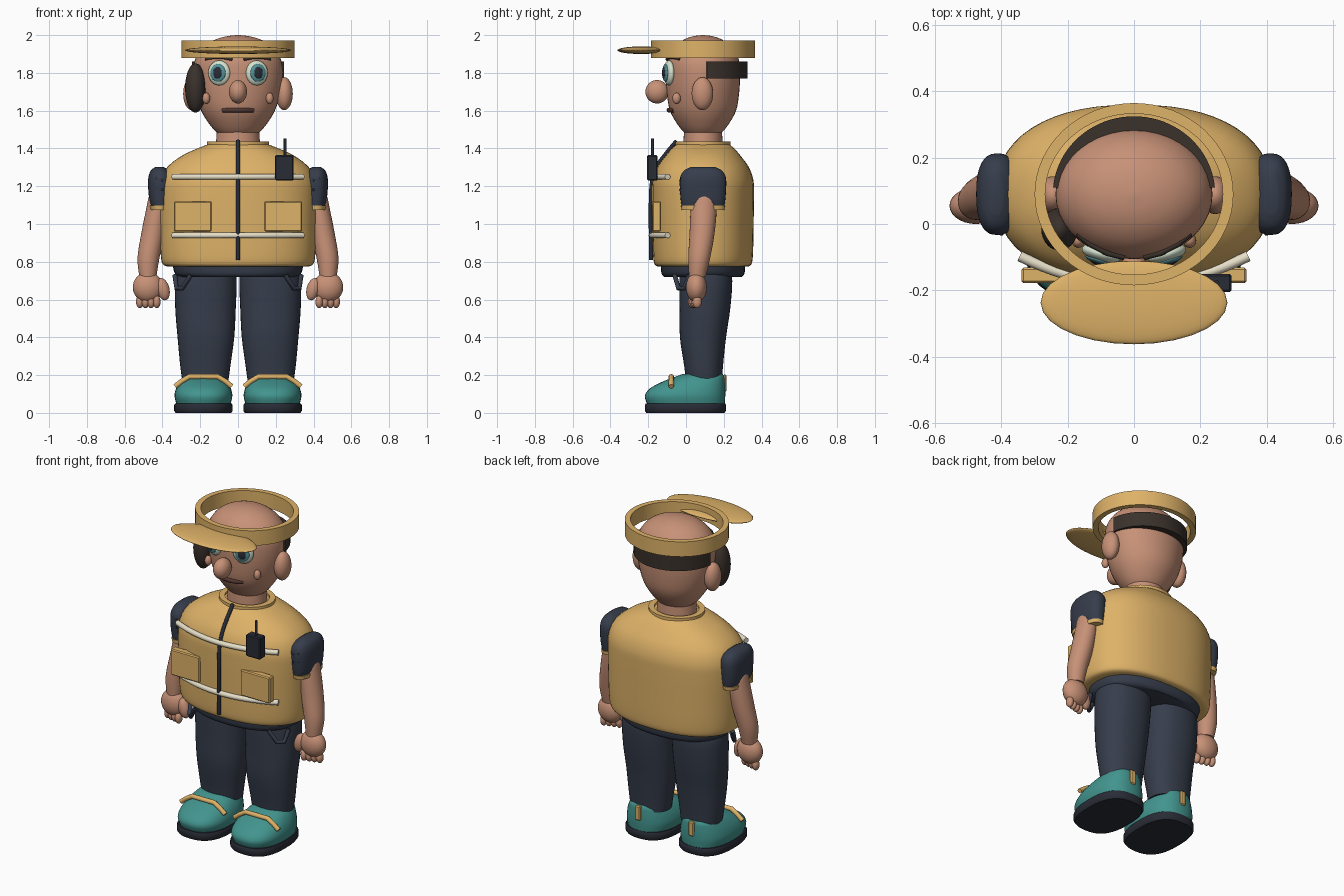
import bpy, bmesh, math
from mathutils import Vector

if "Cube" in bpy.data.objects:
    bpy.data.objects.remove(bpy.data.objects["Cube"])


def mat(name, r, g, b):
    m = bpy.data.materials.new(name)
    lin = [(c / 255 / 12.92 if c < 11 else ((c / 255 + 0.055) / 1.055) ** 2.4) for c in (r, g, b)]
    m.diffuse_color = (*lin, 1)
    m.use_nodes = True
    m.node_tree.nodes["Principled BSDF"].inputs["Base Color"].default_value = m.diffuse_color
    return m


YELLOW = mat("yellow_cloth", 222, 178, 104)
SKIN = mat("skin", 199, 145, 119)
NAVY = mat("navy_cloth", 54, 61, 75)
BLACK = mat("dark_rubber", 41, 44, 54)
TEAL = mat("teal_shoe", 66, 148, 142)
HAIR = mat("dark_hair", 58, 49, 43)
CREAM = mat("cream_stripe", 230, 222, 200)
EYE = mat("eye_white", 212, 226, 206)
IRIS = mat("iris_blue", 84, 146, 152)
LIP = mat("lip_brown", 82, 54, 48)


def finish(name, bm, material, angle=40):
    bmesh.ops.recalc_face_normals(bm, faces=bm.faces[:])
    me = bpy.data.meshes.new(name)
    bm.to_mesh(me)
    bm.free()
    me.materials.append(material)
    ob = bpy.data.objects.new(name, me)
    bpy.context.collection.objects.link(ob)
    bpy.context.view_layer.objects.active = ob
    ob.select_set(True)
    bpy.ops.object.shade_smooth_by_angle(angle=math.radians(angle))
    ob.select_set(False)
    return ob


def spline(rows, n=4):
    """Catmull-Rom interpolation between section rows."""
    rows = [Vector(r) for r in rows]
    out = []
    for i in range(len(rows) - 1):
        a, b, c, d = rows[max(i - 1, 0)], rows[i], rows[i + 1], rows[min(i + 2, len(rows) - 1)]
        for k in range(n):
            t = k / n
            p = b * 2 + (c - a) * t + (a * 2 - b * 5 + c * 4 - d) * t * t
            out.append((p + (b * 3 - a - c * 3 + d) * t ** 3) / 2)
    return out + [rows[-1]]


def loft(name, rows, material, e=2.0, seg=40, n=4):
    """Stack of superellipse sections, each row is z, cx, cy, rx, ry."""
    bm = bmesh.new()
    rings = []
    for z, cx, cy, rx, ry in (spline(rows, n) if n > 1 else rows):
        ring = []
        for i in range(seg):
            a = 2 * math.pi * i / seg
            c, s = math.cos(a), math.sin(a)
            ring.append(bm.verts.new((cx + rx * math.copysign(abs(c) ** (2 / e), c),
                                      cy + ry * math.copysign(abs(s) ** (2 / e), s), z)))
        rings.append(ring)
    for lo, hi in zip(rings, rings[1:]):
        for i in range(seg):
            j = (i + 1) % seg
            bm.faces.new((lo[i], lo[j], hi[j], hi[i]))
    bm.faces.new(rings[0])
    bm.faces.new(rings[-1])
    return finish(name, bm, material)


def ball(name, loc, r, material, rot=(0, 0, 0)):
    bm = bmesh.new()
    bmesh.ops.create_uvsphere(bm, u_segments=28, v_segments=18, radius=1)
    bmesh.ops.scale(bm, vec=r, verts=bm.verts)
    ob = finish(name, bm, material, 180)
    ob.location, ob.rotation_euler = loc, rot
    return ob


def box(name, loc, size, material, rot=(0, 0, 0), bevel=0.006):
    bm = bmesh.new()
    bmesh.ops.create_cube(bm, size=1)
    bmesh.ops.scale(bm, vec=size, verts=bm.verts)
    bmesh.ops.bevel(bm, geom=bm.edges[:], offset=bevel, segments=1, affect='EDGES')
    ob = finish(name, bm, material, 20)
    ob.location, ob.rotation_euler = loc, rot
    return ob


def tube(name, pts, r, material):
    cu = bpy.data.curves.new(name, 'CURVE')
    cu.dimensions = '3D'
    cu.bevel_depth, cu.bevel_resolution, cu.use_fill_caps = r, 3, True
    sp = cu.splines.new('POLY')
    sp.points.add(len(pts) - 1)
    for p, co in zip(sp.points, pts):
        p.co = (*co, 1)
    cu.materials.append(material)
    ob = bpy.data.objects.new(name, cu)
    bpy.context.collection.objects.link(ob)
    return ob


def band(name, cy, z0, z1, outer, inner, a0, a1, material, seg=64):
    """Rectangular-section elliptical band, full ring or arc."""
    bm = bmesh.new()
    full = a1 - a0 >= 360
    rows = []
    for i in range(seg + (not full)):
        a = math.radians(a0 + (a1 - a0) * i / seg)
        c, s = math.cos(a), math.sin(a)
        rows.append([bm.verts.new((r[0] * c, cy + r[1] * s, z))
                     for r, z in ((outer, z0), (outer, z1), (inner, z1), (inner, z0))])
    for i in range(seg):
        p, q = rows[i], rows[(i + 1) % len(rows)]
        for k in range(4):
            m = (k + 1) % 4
            bm.faces.new((p[k], q[k], q[m], p[m]))
    if not full:
        bm.faces.new(rows[0])
        bm.faces.new(rows[-1])
    return finish(name, bm, material)


Y = 0.09  # body axis

# Torso, collar, neck, hips
loft("vest", [(z, 0, Y, rx, ry) for z, rx, ry in (
    (.775, .375, .24), (.79, .40, .258), (.85, .41, .265), (1.0, .415, .268), (1.15, .418, .27),
    (1.23, .41, .267), (1.30, .375, .243), (1.36, .30, .20), (1.40, .215, .165), (1.425, .15, .135))],
    YELLOW, 2.3, 56)
band("collar", Y, 1.39, 1.437, (.165, .145), (.13, .115), 0, 360, YELLOW)
loft("neck", [(1.38, 0, Y, .12, .105), (1.52, 0, Y, .11, .10)], SKIN)
loft("hips", [(.72, 0, Y, .31, .205), (.74, 0, Y, .335, .22), (.80, 0, Y, .35, .225)], NAVY, 2.3)

# Vest details: zip, reflective stripes, pockets, radio
tube("zip", spline([(0, -.185, .81), (0, -.185, 1.18), (0, -.155, 1.30), (0, -.108, 1.37), (0, -.05, 1.44)]),
     .011, BLACK)
for z, label in ((1.25, "chest_stripe"), (.94, "waist_stripe")):
    tube(label, [(x, -.182 + .085 * (x / .345) ** 2, z) for x in [.345 * k / 10 for k in range(-10, 11)]],
         .016, CREAM)
box("radio", (.245, -.178, 1.297), (.098, .055, .135), BLACK)
tube("radio_antenna", [(.25, -.178, 1.35), (.25, -.178, 1.452)], .008, BLACK)

# Head
loft("head", [(z, 0, Y, rx, ry) for z, rx, ry in (
    (1.455, .06, .06), (1.475, .10, .09), (1.52, .145, .13), (1.60, .195, .175), (1.70, .226, .192),
    (1.80, .237, .196), (1.87, .228, .19), (1.93, .19, .158), (1.97, .135, .112), (1.992, .07, .06),
    (2.0, .008, .008))], SKIN)
ball("nose", (0, -.153, 1.70), (.048, .062, .062), SKIN)
tube("mouth", [(x, -.09 + 4.6 * x * x, 1.603) for x in (-.08, -.06, -.03, 0, .03, .06, .08)], .013, LIP)
band("back_hair", Y, 1.77, 1.86, (.245, .235), (.212, .185), 5, 175, HAIR, 40)
ball("side_hair", (-.225, -.015, 1.72), (.055, .065, .13), HAIR)

# Open cap
band("cap_band", Y, 1.88, 1.972, (.30, .275), (.268, .243), 0, 360, YELLOW)
ball("cap_visor", (0, -.237, 1.92), (.282, .126, .02), YELLOW)

for s, side in ((-1, "left"), (1, "right")):
    # Face pairs
    ball(side + "_ear", (s * .245, .087, 1.69), (.045, .057, .087), SKIN)
    ball(side + "_cheek_bump", (s * .168, -.05, 1.665), (.02, .022, .03), SKIN)
    ang = s * .3
    for part, d, r, m in (("eye", 0, (.06, .026, .066), EYE), ("iris", .02, (.042, .012, .047), IRIS),
                          ("pupil", .028, (.024, .008, .031), BLACK)):
        loc = (s * .1 + math.sin(ang) * d, -.09 - math.cos(ang) * d, 1.80)
        ball(f"{side}_{part}", loc, r, m, (0, 0, ang))
    tube(side + "_eyebrow", [(s * x, y, z) for x, y, z in
                             ((.03, -.1, 1.872), (.08, -.088, 1.882), (.13, -.062, 1.882), (.17, -.03, 1.872))],
         .009, HAIR)

    # Arm, hand, sleeve
    loft(side + "_arm", [(z, s * x, y, rx, ry) for z, x, y, rx, ry in (
        (1.17, .43, .095, .012, .015), (1.15, .43, .095, .04, .05), (1.09, .428, .094, .056, .068),
        (.95, .45, .085, .062, .066), (.82, .474, .07, .058, .058), (.72, .477, .06, .045, .044))], SKIN, seg=28)
    ball(side + "_palm", (s * .477, .055, .665), (.08, .055, .08), SKIN)
    ball(side + "_thumb", (s * .397, .04, .655), (.034, .03, .06), SKIN, (0, s * .25, 0))
    for k in range(4):
        ball(f"{side}_finger_{k + 1}", (s * (.43 + .03 * k), .035 + .008 * k, .588), (.02, .024, .034), SKIN)
    loft(side + "_sleeve", [(z, s * x, Y, rx, ry) for z, x, rx, ry in (
        (1.09, .41, .05, .112), (1.13, .412, .058, .118), (1.20, .412, .064, .123),
        (1.25, .412, .062, .12), (1.285, .415, .045, .098), (1.303, .415, .02, .06))], NAVY, 2.5, 32)
    loft(side + "_cuff", [(1.075, s * .415, Y, .05, .113), (1.097, s * .415, Y, .053, .116)], YELLOW, 2.5, 32)
    for z in (1.18, 1.23):
        tube(f"{side}_sleeve_tab_{int(z * 100)}", [(s * .395, -.027, z), (s * .435, -.022, z + .01)], .008, BLACK)

    # Chest pocket, trouser leg, hip pocket
    box(side + "_pocket", (s * .24, -.155, 1.04), (.2, .046, .16), YELLOW)
    loft(side + "_leg", [(z, s * x, y, rx, ry) for z, x, y, rx, ry in (
        (.78, .165, .10, .15, .13), (.70, .17, .105, .163, .14), (.55, .172, .10, .16, .134),
        (.40, .17, .09, .15, .122), (.25, .173, .093, .133, .103), (.17, .173, .095, .122, .095))], NAVY, 2.2)
    tube(side + "_hip_pocket", [(s * .335, .02, .73), (s * .325, -.01, .66), (s * .295, -.04, .66),
                                (s * .25, -.06, .73)], .013, NAVY)

    # Shoe, sole, strap, heel tab
    fx = s * .183
    loft(side + "_sole", [(z, fx, -.003, rx, ry) for z, rx, ry in (
        (0, .147, .207), (.012, .155, .215), (.04, .155, .215), (.05, .15, .21))], BLACK, 2.6, n=1)
    loft(side + "_shoe", [(z, fx, (a + b) / 2, rx, (b - a) / 2) for z, rx, a, b in (
        (.045, .143, -.205, .205), (.09, .153, -.218, .208), (.13, .145, -.19, .208), (.165, .128, -.125, .206),
        (.19, .11, -.06, .203), (.205, .09, -.02, .195))], TEAL, 2.4)
    tube(side + "_strap", [(fx + dx, -.078, z) for dx, z in (
        (-.15, .14), (-.115, .168), (-.075, .192), (.075, .192), (.115, .168), (.15, .14))], .014, YELLOW)
    box(side + "_heel_tab", (fx, .205, .158), (.036, .02, .09), YELLOW)
